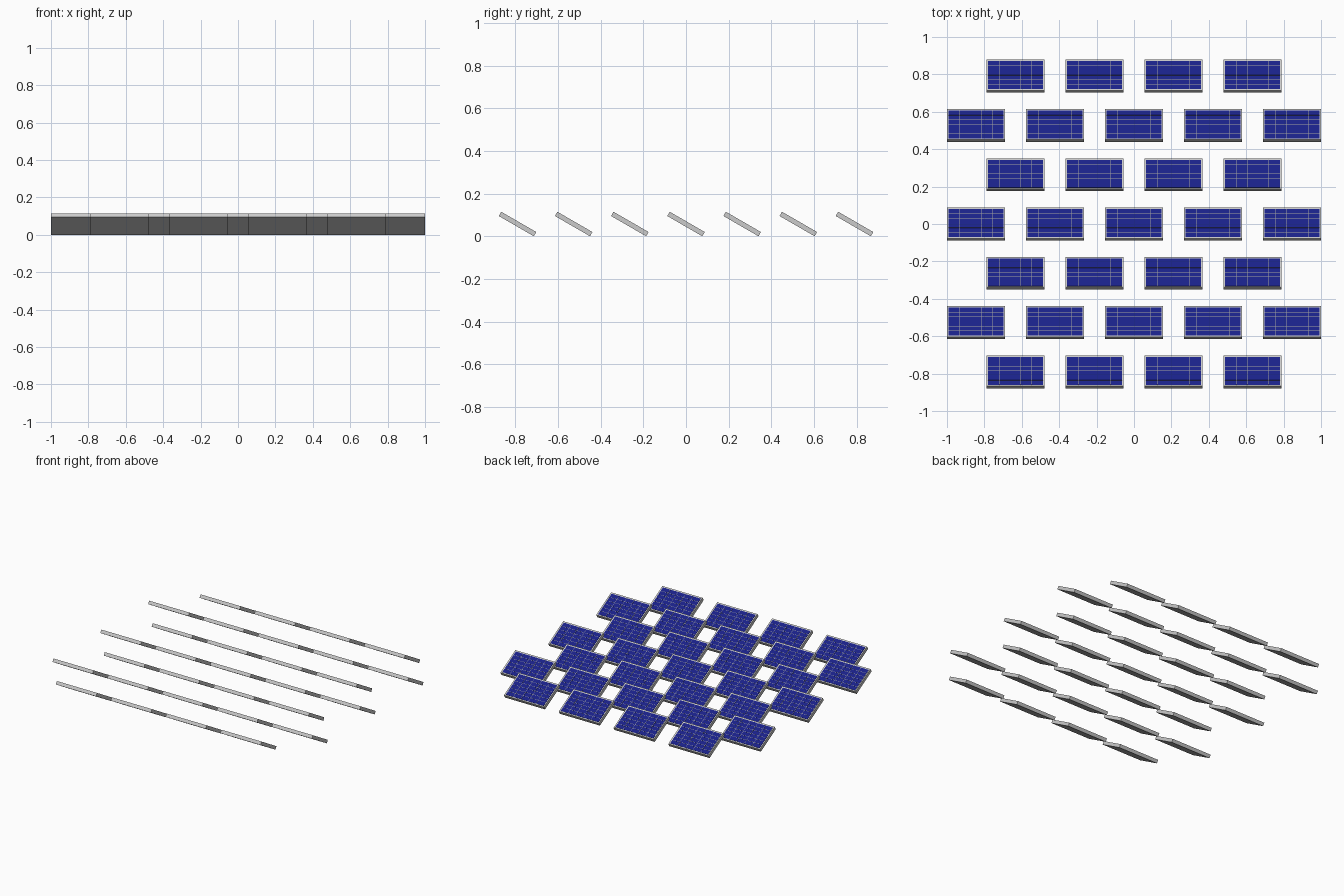
import bpy, bmesh, math
from mathutils import Matrix, Vector

if "Cube" in bpy.data.objects:
    bpy.data.objects.remove(bpy.data.objects["Cube"])

W, L, T = 0.31, 0.19, 0.023        # panel width, length, thickness
RIM = 0.009                        # frame border around the glass
COLS, ROWS = 5, 6                  # solar cells per panel
TILT = math.radians(-30)
DX, DY = 0.4225, 0.2635            # spacing of panels and rows


def material(name, color):
    m = bpy.data.materials.new(name)
    m.diffuse_color = (*color, 1)
    m.use_nodes = True
    m.node_tree.nodes["Principled BSDF"].inputs["Base Color"].default_value = m.diffuse_color
    return m


def box(bm, size, center):
    mat = Matrix.Translation(center) @ Matrix.Diagonal((*size, 1))
    return bmesh.ops.create_cube(bm, size=1, matrix=mat)


def finish(bm, name, mat=None):
    me = bpy.data.meshes.new(name)
    bm.to_mesh(me)
    bm.free()
    if mat:
        me.materials.append(mat)
    return me


# Frame: slab with an inset, slightly sunken top
bm = bmesh.new()
box(bm, (W, L, T), (0, 0, 0))
bm.normal_update()
top = max(bm.faces, key=lambda f: f.calc_center_median().z)
bmesh.ops.inset_region(bm, faces=[top], thickness=RIM)
bmesh.ops.translate(bm, verts=top.verts, vec=(0, 0, -0.002))
frame = finish(bm, "panel_frame")

# Glass sheet filling the recess
gw, gl = W - 2 * RIM, L - 2 * RIM
bm = bmesh.new()
box(bm, (gw, gl, 0.002), (0, 0, T / 2 - 0.0015))
glass = finish(bm, "solar_glass", material("cell_blue", (0.01, 0.015, 0.25)))

# Thin conductor strips between the cells
bm = bmesh.new()
z = T / 2 - 0.0004
for i in range(1, COLS):
    box(bm, (0.002, gl, 0.0008), (gw * (i / COLS - 0.5), 0, z))
for j in range(1, ROWS):
    box(bm, (gw, 0.002, 0.0008), (0, gl * (j / ROWS - 0.5), z))
grid = finish(bm, "cell_grid", material("grid_grey", (0.35, 0.35, 0.33)))

# Staggered array: rows of five and four panels, alternating
height = (L * math.sin(-TILT) + T * math.cos(TILT)) / 2
for r in range(-3, 4):
    n = 4 if r % 2 else 5
    for c in range(n):
        place = Matrix.Translation(((c - (n - 1) / 2) * DX, r * DY, height)) \
            @ Matrix.Rotation(TILT, 4, 'X')
        for me in (frame, glass, grid):
            ob = bpy.data.objects.new(me.name, me)
            ob.matrix_world = place
            bpy.context.collection.objects.link(ob)
